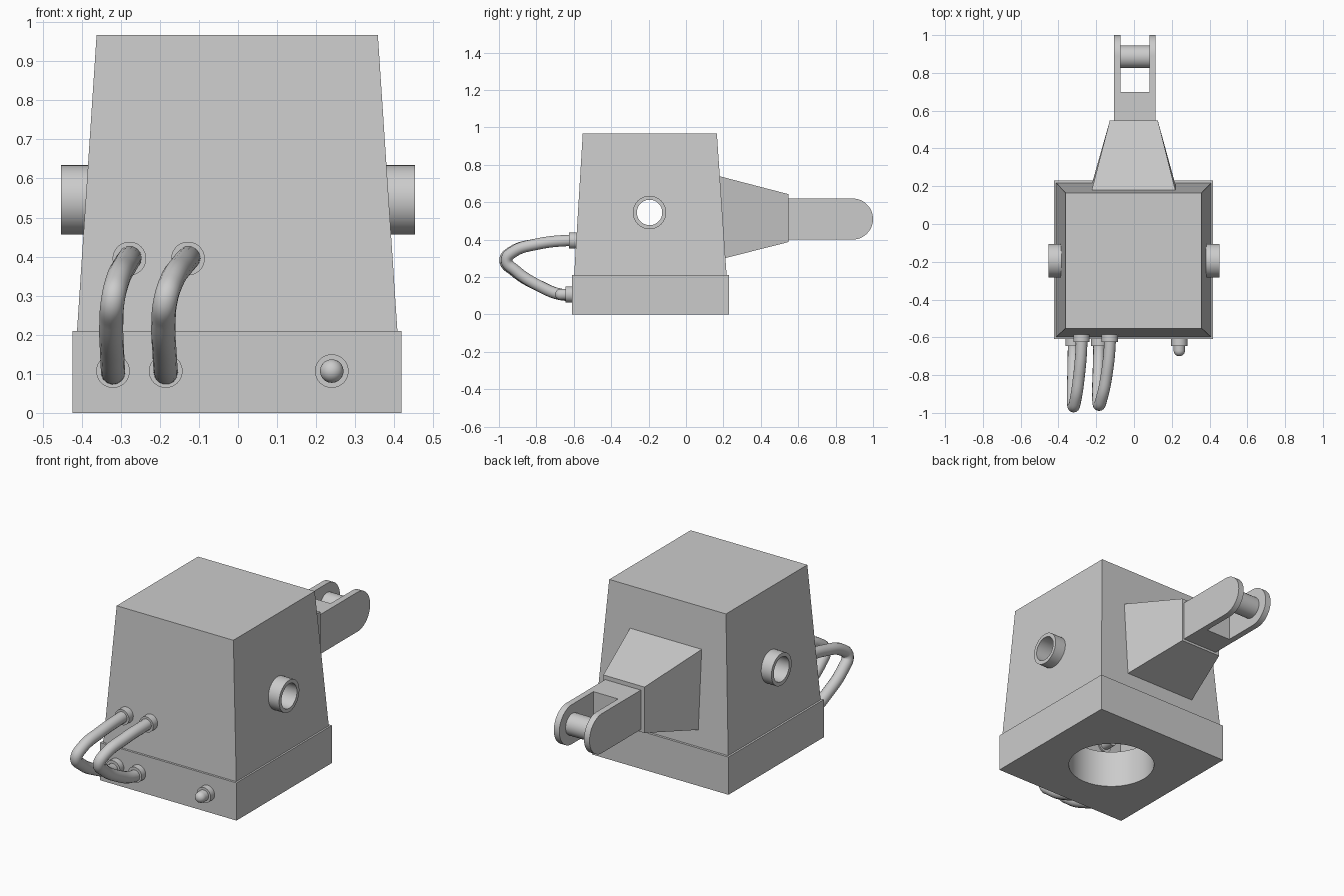
import bpy, bmesh, math
from mathutils import Matrix, Vector

if "Cube" in bpy.data.objects:
    bpy.data.objects.remove(bpy.data.objects["Cube"])

metal = bpy.data.materials.new("plain grey")
metal.diffuse_color = (0.6, 0.6, 0.6, 1)
metal.use_nodes = True
metal.node_tree.nodes["Principled BSDF"].inputs["Base Color"].default_value = metal.diffuse_color


def finish(name, bm, smooth=False):
    bmesh.ops.recalc_face_normals(bm, faces=bm.faces)
    me = bpy.data.meshes.new(name)
    bm.to_mesh(me)
    bm.free()
    ob = bpy.data.objects.new(name, me)
    bpy.context.collection.objects.link(ob)
    me.materials.append(metal)
    if smooth:
        activate(ob)
        bpy.ops.object.shade_smooth_by_angle(angle=math.radians(40))
    return ob


def activate(ob):
    bpy.ops.object.select_all(action='DESELECT')
    ob.select_set(True)
    bpy.context.view_layer.objects.active = ob


def loft(name, rings, smooth=False):
    """Closed solid through rings with equal point counts."""
    bm = bmesh.new()
    vs = [[bm.verts.new(p) for p in r] for r in rings]
    n = len(rings[0])
    for a, b in zip(vs, vs[1:]):
        for i in range(n):
            j = (i + 1) % n
            bm.faces.new((a[i], a[j], b[j], b[i]))
    bm.faces.new(vs[0])
    bm.faces.new(vs[-1])
    return finish(name, bm, smooth)


def rect(x0, x1, y0, y1, z):
    return [(x0, y0, z), (x1, y0, z), (x1, y1, z), (x0, y1, z)]


def lathe(name, profile, origin, axis, closed=False, seg=40):
    """Revolve (radius, distance) points around an axis through origin."""
    bm = bmesh.new()
    rot = Vector((0, 0, 1)).rotation_difference(Vector(axis)).to_matrix()
    pts = profile + profile[:1] if closed else profile
    vs = [bm.verts.new(rot @ Vector((r, 0, d)) + Vector(origin)) for r, d in pts]
    es = [bm.edges.new(p) for p in zip(vs, vs[1:])]
    bmesh.ops.spin(bm, geom=vs + es, cent=origin, axis=axis,
                   angle=math.tau, steps=seg, use_duplicate=False)
    bmesh.ops.remove_doubles(bm, verts=bm.verts, dist=1e-5)
    return finish(name, bm, True)


def cut(ob, cutter):
    m = ob.modifiers.new("cut", 'BOOLEAN')
    m.object, m.operation, m.solver = cutter, 'DIFFERENCE', 'EXACT'
    activate(ob)
    bpy.ops.object.modifier_apply(modifier=m.name)
    bpy.data.objects.remove(cutter)


def rod(name, r, a, length, axis):
    return lathe(name, [(0, 0), (r, 0), (r, length), (0, length)], a, axis)


CX, CY = -0.003, -0.19

# base block with a round opening underneath
base = loft("base", [rect(-0.423, 0.418, -0.61, 0.23, 0), rect(-0.423, 0.418, -0.61, 0.23, 0.21)])
cut(base, rod("base_cutter", 0.226, (CX, CY, -0.1), 0.5, (0, 0, 1)))
activate(base)
bpy.ops.object.shade_smooth_by_angle(angle=math.radians(40))

# hollow tapered housing
housing = loft("housing", [rect(-0.412, 0.408, -0.598, 0.217, 0.21),
                           rect(-0.362, 0.358, -0.552, 0.165, 0.967)])
bm = bmesh.new()
bm.from_mesh(housing.data)
bmesh.ops.delete(bm, geom=[f for f in bm.faces if f.normal.z < -0.9], context='FACES')
bm.to_mesh(housing.data)
bm.free()
shell = housing.modifiers.new("wall", 'SOLIDIFY')
shell.thickness, shell.offset = 0.015, -1
activate(housing)
bpy.ops.object.modifier_apply(modifier="wall")
cut(housing, rod("bore_cutter", 0.078, (-0.6, -0.195, 0.545), 1.2, (1, 0, 0)))

# cross tube running right through the housing
lathe("cross_tube", [(0.068, 0), (0.089, 0), (0.089, 0.905), (0.068, 0.905)],
      (-0.4525, -0.195, 0.545), (1, 0, 0), closed=True)

# tapered arm mount on the back
loft("arm_mount", [
    [(-0.225, 0.205, 0.30), (0.22, 0.205, 0.30), (0.22, 0.175, 0.74), (-0.225, 0.175, 0.74)],
    [(-0.128, 0.548, 0.387), (0.126, 0.548, 0.387), (0.126, 0.548, 0.643), (-0.128, 0.548, 0.643)]])

# forked arm: solid root, two rounded prongs and a pin
ZC, R = 0.51, 0.11
loft("arm_root", [rect(-0.105, 0.115, 0.54, 0.70, ZC - R), rect(-0.105, 0.115, 0.54, 0.70, ZC + R)])
outline = [(0.70, ZC - R)]
for i in range(25):
    a = -math.pi / 2 + math.pi * i / 24
    outline.append((0.89 + R * math.cos(a), ZC + R * math.sin(a)))
outline.append((0.70, ZC + R))
for side, x0, x1 in (("left", -0.105, -0.071), ("right", 0.081, 0.115)):
    loft(side + "_prong", [[(x, y, z) for y, z in outline] for x in (x0, x1)], True)
rod("fork_pin", 0.06, (-0.08, 0.885, ZC), 0.17, (1, 0, 0))


# hose fittings and hoses on the front
def collar(name, x, y, z):
    rod(name, 0.043, (x, y + 0.02, z), 0.055, (0, -1, 0))


def hose(name, x_low, x_top, dy):
    collar(name + "_lower_collar", x_low, -0.61, 0.107)
    collar(name + "_upper_collar", x_top, -0.59, 0.395)
    path = [(0, -0.51, 0.395), (0, -0.64, 0.395), (0.3, -0.80, 0.375), (0.75, -0.93, 0.335),
            (1, -0.967, 0.29), (1.1, -0.92, 0.235), (1.05, -0.78, 0.15),
            (1, -0.67, 0.107), (1, -0.58, 0.105)]
    cu = bpy.data.curves.new(name, 'CURVE')
    cu.dimensions = '3D'
    cu.bevel_depth, cu.bevel_resolution = 0.031, 5
    cu.resolution_u, cu.use_fill_caps = 8, True
    sp = cu.splines.new('BEZIER')
    sp.bezier_points.add(len(path) - 1)
    for bp, (t, y, z) in zip(sp.bezier_points, path):
        bp.co = (x_top + (x_low - x_top) * t, y + (dy if y < -0.9 else 0), z)
        bp.handle_left_type = bp.handle_right_type = 'AUTO'
    ob = bpy.data.objects.new(name, cu)
    bpy.context.collection.objects.link(ob)
    cu.materials.append(metal)
    activate(ob)
    bpy.ops.object.convert(target='MESH')
    bpy.ops.object.shade_smooth_by_angle(angle=math.radians(50))


hose("outer_hose", -0.32, -0.278, 0)
hose("inner_hose", -0.185, -0.128, 0.008)

# capped plug on the front right
collar("plug_collar", 0.24, -0.61, 0.107)
dome = [(0.03 * math.cos(a), 0.06 + 0.03 * math.sin(a))
        for a in (math.pi / 2 * i / 8 for i in range(8))]
lathe("plug_dome", [(0, 0), (0.03, 0)] + dome + [(0, 0.09)], (0.24, -0.61, 0.107), (0, -1, 0))
